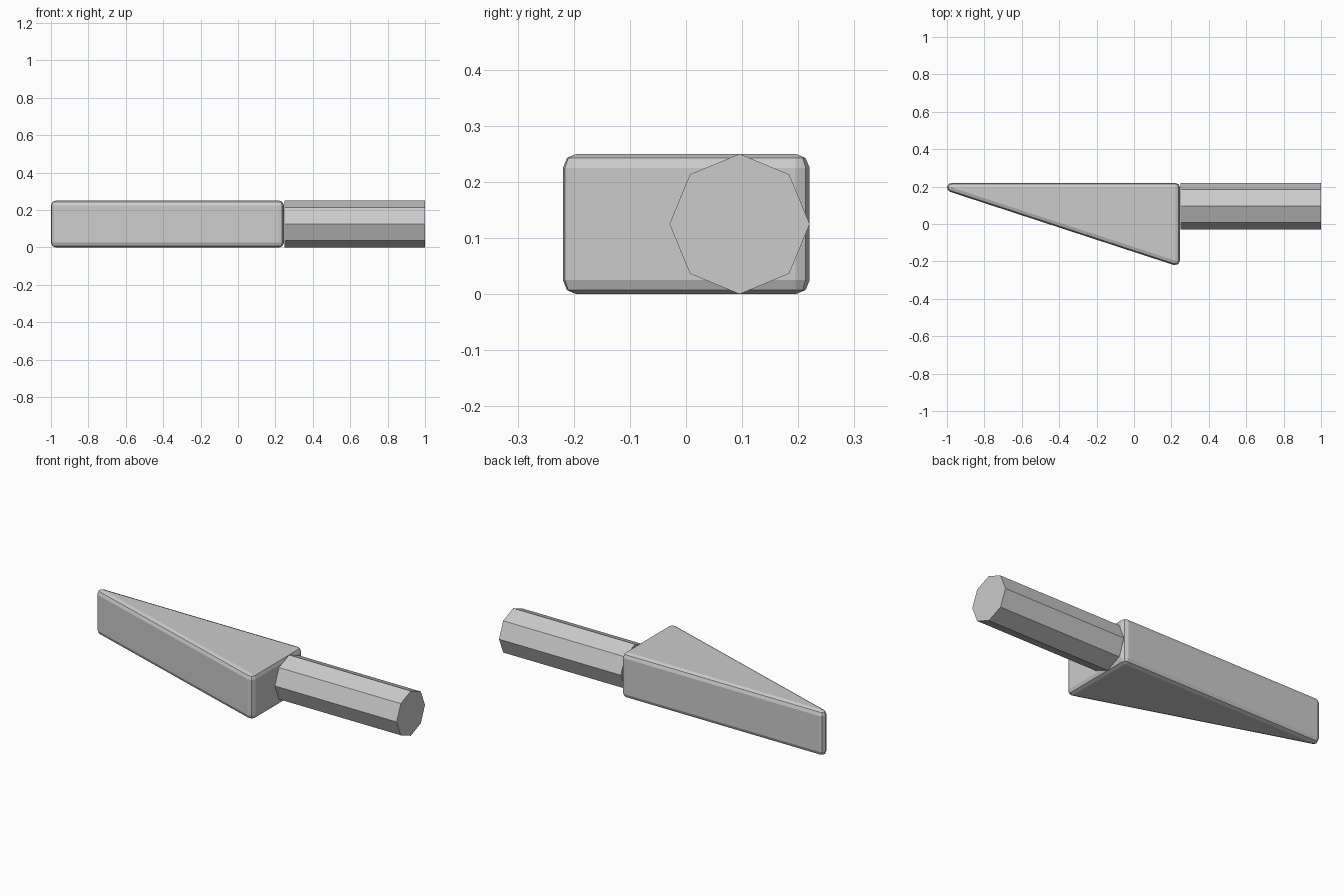
import bpy, bmesh, math

if "Cube" in bpy.data.objects:
    bpy.data.objects.remove(bpy.data.objects["Cube"])

R = 0.025                                   # edge rounding radius
H = 0.25                                    # overall height


def finish(bm, name):
    bmesh.ops.recalc_face_normals(bm, faces=bm.faces[:])
    me = bpy.data.meshes.new(name)
    bm.to_mesh(me)
    bm.free()
    ob = bpy.data.objects.new(name, me)
    bpy.context.collection.objects.link(ob)
    return ob


# Wedge blade: triangle with faceted rounding on every edge
slope = math.degrees(math.atan2(-1.196, -0.391))   # normal of the slanted side
slope = slope + 360
corners = [                                  # centre x, y, start and end normal, steps
    (-0.975, 0.1955, 90, slope, 4),
    (0.221, -0.1955, slope, 360, 2),
    (0.221, 0.1955, 0, 90, 2),
]
outline = []
for cx, cy, a0, a1, n in corners:
    for i in range(n + 1):
        a = math.radians(a0 + (a1 - a0) * i / n)
        outline.append((cx, cy, math.cos(a), math.sin(a)))

bm = bmesh.new()
c = R * math.sqrt(0.5)
layers = [(0, 0), (R - c, c), (R, R), (H - R, R), (H - R + c, c), (H, 0)]
rings = [[bm.verts.new((x + nx * r, y + ny * r, z)) for x, y, nx, ny in outline]
         for z, r in layers]
n = len(outline)
for lo, hi in zip(rings, rings[1:]):
    for i in range(n):
        j = (i + 1) % n
        bm.faces.new((lo[i], lo[j], hi[j], hi[i]))
bm.faces.new(rings[0][::-1])
bm.faces.new(rings[-1])
bmesh.ops.remove_doubles(bm, verts=bm.verts[:], dist=1e-5)
finish(bm, "wedge_blade")

# Octagonal handle along x, flush with the wedge's back side
bm = bmesh.new()
ends = [[bm.verts.new((x, 0.0955 + 0.125 * math.cos(k * math.pi / 4),
                       0.125 + 0.125 * math.sin(k * math.pi / 4))) for k in range(8)]
        for x in (0.248, 1.0)]
for k in range(8):
    j = (k + 1) % 8
    bm.faces.new((ends[0][k], ends[0][j], ends[1][j], ends[1][k]))
bm.faces.new(ends[0][::-1])
bm.faces.new(ends[1])
finish(bm, "handle")
